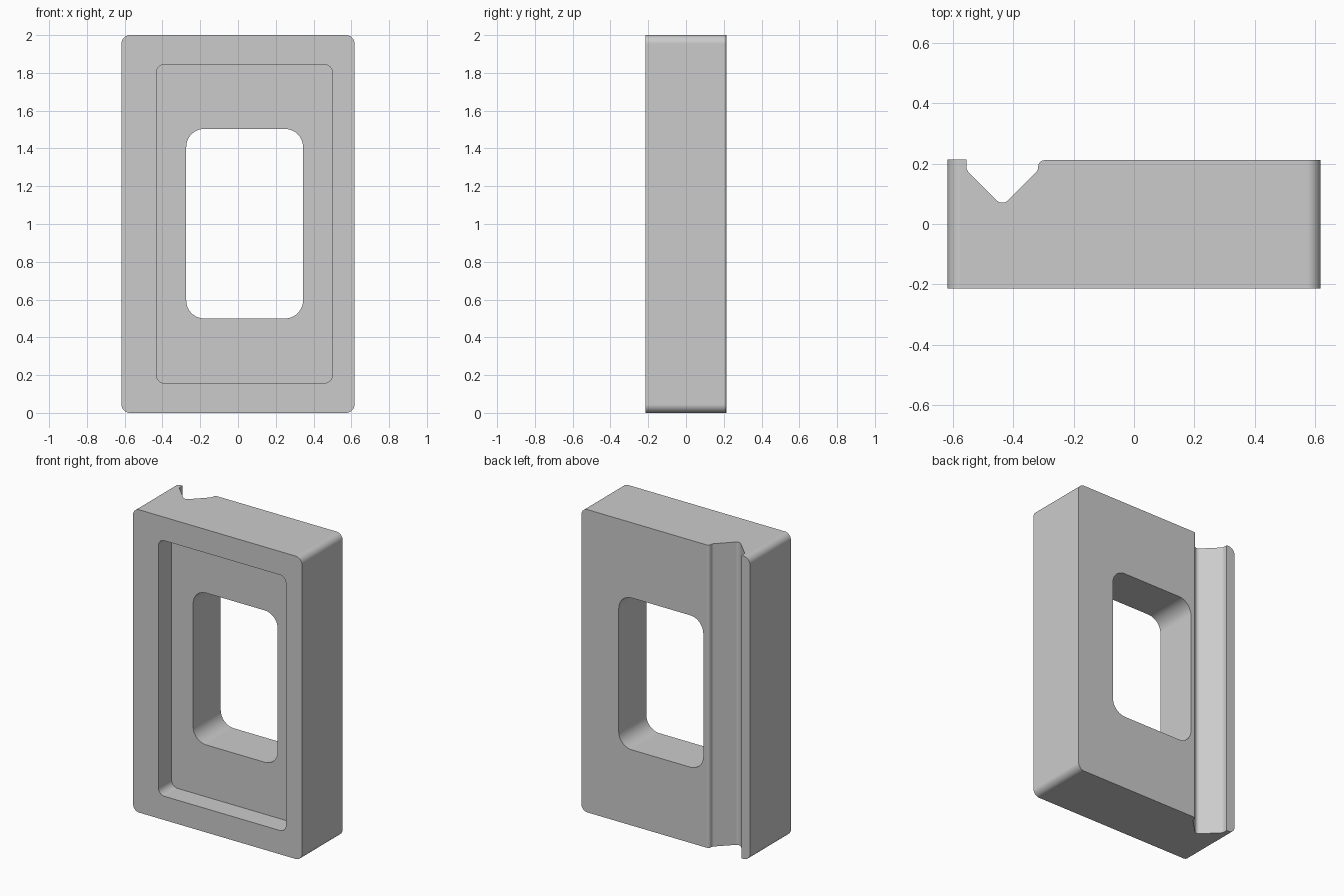
import bpy, bmesh, math
from mathutils import Vector

cube = bpy.data.objects.get("Cube")
if cube:
    bpy.data.objects.remove(cube, do_unlink=True)

FRONT, BACK = -0.214, 0.214

grey = bpy.data.materials.new("light grey")
grey.use_nodes = True
colour = (0.6, 0.6, 0.6, 1)
grey.diffuse_color = colour
grey.node_tree.nodes["Principled BSDF"].inputs["Base Color"].default_value = colour


def fillet(corners, steps=10):
    """Round each (x, y, radius) corner of a closed polygon."""
    out = []
    n = len(corners)
    for i, (x, y, r) in enumerate(corners):
        p = Vector((x, y))
        if r == 0:
            out.append(p)
            continue
        a = (Vector(corners[i - 1][:2]) - p).normalized()
        b = (Vector(corners[(i + 1) % n][:2]) - p).normalized()
        half = a.angle(b) / 2
        centre = p + (a + b).normalized() * r / math.sin(half)
        start = p + a * r / math.tan(half) - centre
        end = p + b * r / math.tan(half) - centre
        total = start.angle(end)
        for k in range(steps + 1):
            t = k / steps
            out.append(centre + (start * math.sin((1 - t) * total)
                                 + end * math.sin(t * total)) / math.sin(total))
    return out


def prism(name, points, place, lo, hi):
    """Extrude a 2D outline between lo and hi; place maps (u, v, w) to 3D."""
    bm = bmesh.new()
    rings = [[bm.verts.new(place(p.x, p.y, w)) for p in points] for w in (lo, hi)]
    bm.faces.new(rings[0])
    bm.faces.new(rings[1])
    for i in range(len(points)):
        j = (i + 1) % len(points)
        bm.faces.new((rings[0][i], rings[0][j], rings[1][j], rings[1][i]))
    bmesh.ops.recalc_face_normals(bm, faces=bm.faces)
    mesh = bpy.data.meshes.new(name)
    bm.to_mesh(mesh)
    bm.free()
    mesh.materials.append(grey)
    obj = bpy.data.objects.new(name, mesh)
    bpy.context.collection.objects.link(obj)
    return obj


def rounded_block(name, x0, x1, z0, z1, r, y0, y1):
    outline = fillet([(x0, z0, r), (x1, z0, r), (x1, z1, r), (x0, z1, r)])
    return prism(name, outline, lambda u, v, w: (u, w, v), y0, y1)


# Main body
body = rounded_block("frame_body", -0.617, 0.617, 0, 2, 0.045, FRONT, BACK)

# Front recess and through window
recess = rounded_block("recess_cutter", -0.432, 0.5, 0.157, 1.845, 0.045, -0.4, -0.077)
window = rounded_block("window_cutter", -0.274, 0.344, 0.5, 1.503, 0.095, -0.5, 0.5)

# V groove along the back edge, also lowering the wide back face slightly
groove_outline = fillet([
    (-0.555, 0.4, 0), (-0.555, 0.179, 0.03), (-0.436, 0.06, 0.025),
    (-0.317, 0.179, 0.025), (-0.317, 0.211, 0.02), (0.8, 0.211, 0), (0.8, 0.4, 0)])
groove = prism("groove_cutter", groove_outline, lambda u, v, w: (u, v, w), -0.2, 2.2)

# Cut the body, then discard the cutters
cutters = (recess, window, groove)
for cutter in cutters:
    cutter.hide_render = True
    mod = body.modifiers.new(cutter.name, "BOOLEAN")
    mod.operation = "DIFFERENCE"
    mod.solver = "EXACT"
    mod.object = cutter
bpy.context.view_layer.update()
result = bpy.data.meshes.new_from_object(
    body.evaluated_get(bpy.context.evaluated_depsgraph_get()))
body.modifiers.clear()
body.data = result
for cutter in cutters:
    bpy.data.objects.remove(cutter, do_unlink=True)

# Smooth fillets with flat main faces
bpy.ops.object.select_all(action="DESELECT")
body.select_set(True)
bpy.context.view_layer.objects.active = body
bpy.ops.object.shade_smooth_by_angle(angle=math.radians(30))
weighted = body.modifiers.new("flat_faces", "WEIGHTED_NORMAL")
weighted.keep_sharp = True
